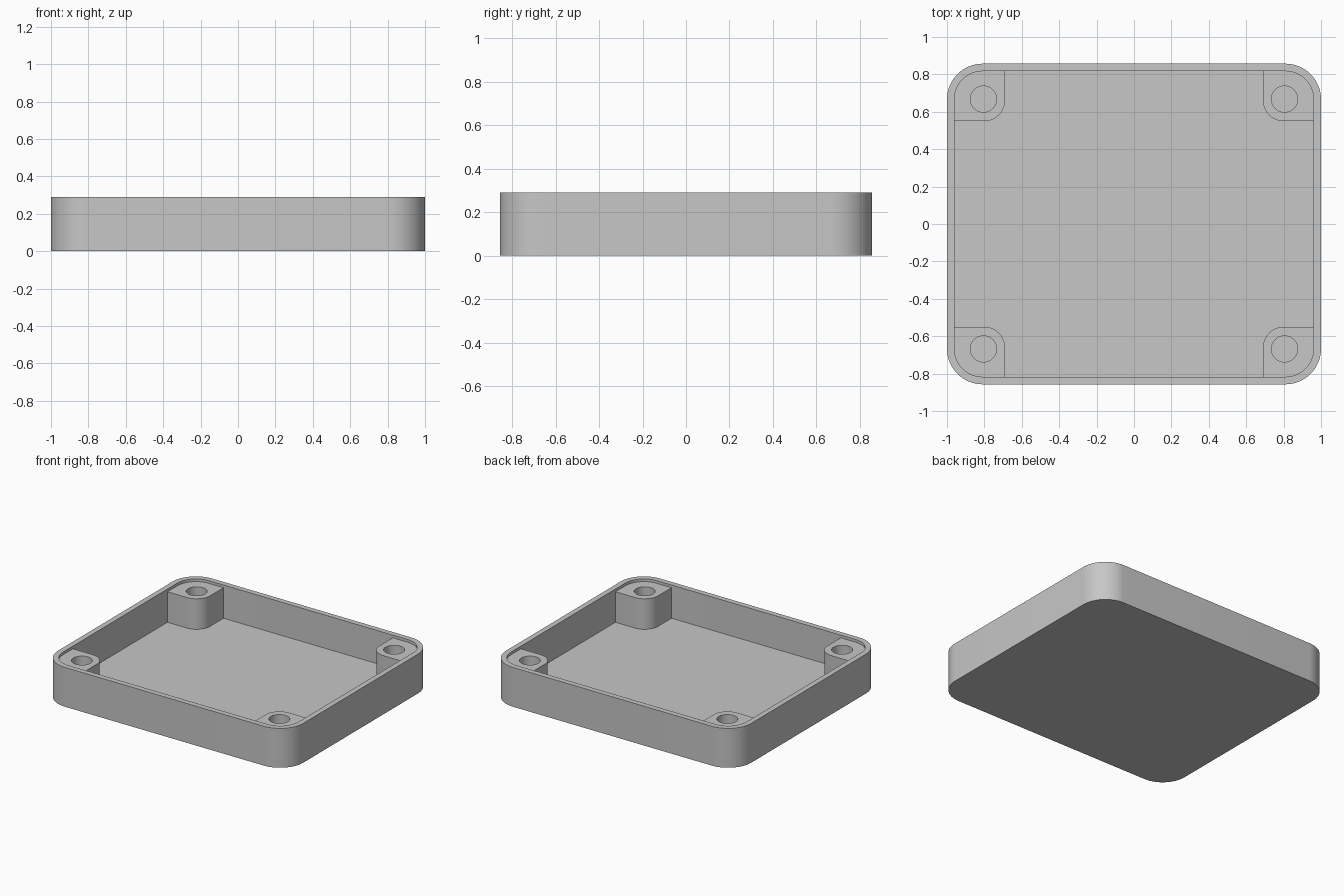
import bpy, bmesh
from math import sin, cos, pi, radians

cube = bpy.data.objects.get("Cube")
if cube:
    bpy.data.objects.remove(cube, do_unlink=True)

HALF_X, HALF_Y, HEIGHT = 1.0, 0.857, 0.29
WALL, FLOOR, POST_TOP = 0.04, 0.045, 0.27
RADIUS, HOLE = 0.19, 0.07
STEPS = 16

grey = bpy.data.materials.new("matte grey")
grey.use_nodes = True
COLOUR = (0.57, 0.57, 0.57, 1)
grey.diffuse_color = COLOUR
grey.node_tree.nodes["Principled BSDF"].inputs["Base Color"].default_value = COLOUR


def rounded(x0, x1, y0, y1, radii):
    """Counter-clockwise outline; radii start at the (x1, y1) corner."""
    corners = [(x1, y1, -1, -1), (x0, y1, 1, -1), (x0, y0, 1, 1), (x1, y0, -1, 1)]
    points = []
    for i, ((x, y, dx, dy), r) in enumerate(zip(corners, radii)):
        if r == 0:
            points.append((x, y))
            continue
        for k in range(STEPS + 1):
            a = (i + k / STEPS) * pi / 2
            points.append((x + dx * r + r * cos(a), y + dy * r + r * sin(a)))
    return points


def ring(bm, points, z):
    return [bm.verts.new((x, y, z)) for x, y in points]


def bridge(bm, a, b):
    for i in range(len(a)):
        j = (i + 1) % len(a)
        bm.faces.new((a[i], a[j], b[j], b[i]))


def finish(bm, name):
    bmesh.ops.recalc_face_normals(bm, faces=bm.faces[:])
    mesh = bpy.data.meshes.new(name)
    bm.to_mesh(mesh)
    bm.free()
    mesh.materials.append(grey)
    obj = bpy.data.objects.new(name, mesh)
    bpy.context.collection.objects.link(obj)
    bpy.ops.object.select_all(action="DESELECT")
    obj.select_set(True)
    bpy.context.view_layer.objects.active = obj
    bpy.ops.object.shade_smooth_by_angle(angle=radians(30))


# Open tray: outer shell, rim, inner wall and floor
ix, iy, ir = HALF_X - WALL, HALF_Y - WALL, RADIUS - WALL
outer = rounded(-HALF_X, HALF_X, -HALF_Y, HALF_Y, [RADIUS] * 4)
inner = rounded(-ix, ix, -iy, iy, [ir] * 4)
bm = bmesh.new()
rings = [ring(bm, outer, 0), ring(bm, outer, HEIGHT),
         ring(bm, inner, HEIGHT), ring(bm, inner, FLOOR)]
for a, b in zip(rings, rings[1:]):
    bridge(bm, a, b)
bm.faces.new(rings[0])
bm.faces.new(rings[-1])
finish(bm, "tray")

# Corner screw posts, sunk slightly into the wall and floor
SINK = 0.02
post = rounded(0.69, ix + SINK, 0.55, iy + SINK, [ir + SINK, 0, 0.11, 0])
hole = [(0.805 + HOLE * cos(k * pi / 24), 0.668 + HOLE * sin(k * pi / 24))
        for k in range(48)]
for side, sx in (("left", 1), ("right", -1)):
    for end, sy in (("back", 1), ("front", -1)):
        bm = bmesh.new()
        mirror = lambda pts: [(x * sx, y * sy) for x, y in pts]
        base = ring(bm, mirror(post), FLOOR - SINK)
        top = ring(bm, mirror(post), POST_TOP)
        hole_top = ring(bm, mirror(hole), POST_TOP)
        hole_base = ring(bm, mirror(hole), FLOOR)
        bridge(bm, base, top)
        bridge(bm, hole_top, hole_base)
        bm.faces.new(base)
        bm.faces.new(hole_base)
        # Top face around the screw hole
        edges = [bm.edges.get((loop[i - 1], loop[i]))
                 for loop in (top, hole_top) for i in range(len(loop))]
        bmesh.ops.triangle_fill(bm, edges=edges, use_beauty=True)
        finish(bm, f"{end}_{side}_screw_post")
